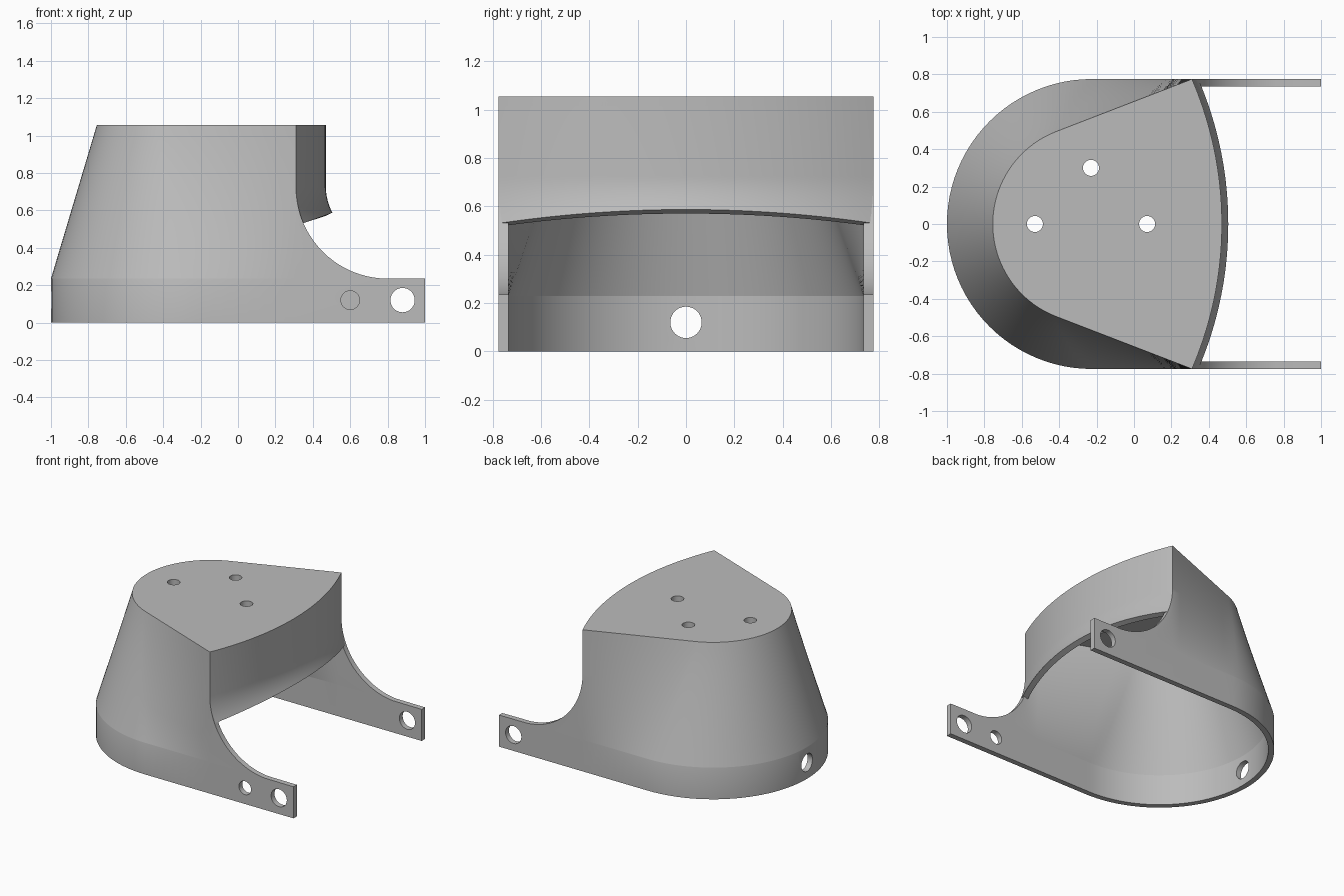
import bpy, bmesh
from math import sin, cos, pi, sqrt, radians

if "Cube" in bpy.data.objects:
    bpy.data.objects.remove(bpy.data.objects["Cube"])

WALL = 0.04
HALF = 0.775                # half width and base radius
CX = -0.225                 # centre of the rounded back
TOP_R = 0.53
CORNER = 0.31               # x of the front corners
BAND, TOP = 0.235, 1.055    # top of the straight band, top of the housing
CUT_X, CUT_R = 0.8, 0.49    # quarter-round cutout above each arm
CUT_Z = BAND + CUT_R
BOW = 0.16                  # bulge of the front wall
ARC = 48

grey = bpy.data.materials.new("plain_grey")
grey.use_nodes = True
grey.diffuse_color = (0.5, 0.5, 0.5, 1)
grey.node_tree.nodes["Principled BSDF"].inputs["Base Color"].default_value = (0.5, 0.5, 0.5, 1)


def make_object(name, bm):
    mesh = bpy.data.meshes.new(name)
    bm.to_mesh(mesh)
    bm.free()
    mesh.materials.append(grey)
    obj = bpy.data.objects.new(name, mesh)
    bpy.context.collection.objects.link(obj)
    return obj


def sheet(name, rows):
    """Skin a grid of points; coincident points are welded."""
    bm = bmesh.new()
    grid = [[bm.verts.new(p) for p in row] for row in rows]
    for low, high in zip(grid, grid[1:]):
        for i in range(len(low) - 1):
            bm.faces.new((low[i], low[i + 1], high[i + 1], high[i]))
    bmesh.ops.remove_doubles(bm, verts=bm.verts, dist=0.00005)
    return make_object(name, bm)


def cutter(x, y, z, radius, length, rotation):
    bpy.ops.mesh.primitive_cylinder_add(vertices=40, radius=radius, depth=length,
                                        location=(x, y, z), rotation=rotation)
    obj = bpy.context.object
    obj.name = "hole_cutter"
    obj.hide_render = True
    return obj


def finish(obj, cutters=()):
    """Thicken inwards, drill the holes, bake and shade."""
    solid = obj.modifiers.new("thickness", 'SOLIDIFY')
    solid.thickness = WALL
    solid.offset = -1
    solid.use_even_offset = True
    for c in cutters:
        cut = obj.modifiers.new("hole", 'BOOLEAN')
        cut.operation = 'DIFFERENCE'
        cut.solver = 'EXACT'
        cut.object = c
    deps = bpy.context.evaluated_depsgraph_get()
    mesh = bpy.data.meshes.new_from_object(obj.evaluated_get(deps))
    obj.modifiers.clear()
    obj.data = mesh
    mesh.materials.clear()
    mesh.materials.append(grey)
    for c in cutters:
        bpy.data.objects.remove(c)
    bpy.ops.object.select_all(action='DESELECT')
    obj.select_set(True)
    bpy.context.view_layer.objects.active = obj
    bpy.ops.object.shade_smooth_by_angle(angle=radians(30))


def lerp(a, b, t):
    return a + (b - a) * t


def cut_edge(z):
    """Front edge of the side wall at a height."""
    if z >= CUT_Z:
        return CORNER
    return CUT_X - sqrt(max(0, CUT_R ** 2 - (CUT_Z - z) ** 2))


TOP_ANGLE = radians(111.2)  # where the top arc meets its tangent lines


def back_arc(t):
    """Rounded back, from +y to -y, blended from base (0) to top (1)."""
    points = []
    for i in range(ARC + 1):
        s = i / ARC
        a = lerp(pi / 2, 3 * pi / 2, s)
        b = lerp(TOP_ANGLE, 2 * pi - TOP_ANGLE, s)
        points.append((CX + lerp(HALF * cos(a), TOP_R * cos(b), t),
                       lerp(HALF * sin(a), TOP_R * sin(b), t)))
    return points


def wall_row(z):
    t = max(0, (z - BAND) / (TOP - BAND))
    arc = back_arc(t)
    x0, y0 = arc[0]
    edge = cut_edge(max(z, BAND))
    tip = 1.0 if z <= BAND else edge
    side = [(tip, HALF), (edge, HALF)]
    side += [(lerp(CORNER, x0, k / 8), lerp(HALF, y0, k / 8)) for k in range(8)]
    mirrored = [(x, -y) for x, y in reversed(side)]
    return [(x, y, z) for x, y in side + arc + mirrored]


# Tapered side wall with the two arms
heights = [0, BAND]
heights += [CUT_Z - CUT_R * cos(i / 20 * pi / 2) for i in range(1, 21)]
heights += [lerp(CUT_Z, TOP, i / 6) for i in range(1, 7)]
side_wall = sheet("side_wall_and_arms", [wall_row(z) for z in heights])
along_y, along_x = (pi / 2, 0, 0), (0, pi / 2, 0)
finish(side_wall, [
    cutter(0.88, 0, 0.12, 0.065, 2, along_y),
    cutter(0.6, -HALF, 0.12, 0.05, 0.3, along_y),
    cutter(-1, 0, 0.12, 0.065, 0.3, along_x),
])

# Bowed front wall with a flared, arched lower edge
BOW_R = (HALF ** 2 + BOW ** 2) / (2 * BOW)
bow_ys = [lerp(-HALF, HALF, i / 40) for i in range(41)]


def bow_x(y):
    return CORNER + BOW - BOW_R + sqrt(BOW_R ** 2 - y ** 2)


def front_row(k):
    row = []
    for y in bow_ys:
        low = 0.53 + 0.057 * (1 - (y / HALF) ** 2)
        z = lerp(low, CUT_Z, k / 8)
        row.append((bow_x(y) + 0.034 * (1 - k / 8) ** 2, y, z))
    return row


rows = [front_row(k) for k in range(9)]
rows.append([(bow_x(y), y, TOP) for y in bow_ys])
finish(sheet("front_wall", rows))

# Flat top plate with three screw holes
bm = bmesh.new()
outline = back_arc(1) + [(bow_x(y), y) for y in bow_ys]
bm.faces.new([bm.verts.new((x, y, TOP)) for x, y in outline])
top_plate = make_object("top_plate", bm)
finish(top_plate, [cutter(x, y, TOP, 0.043, 0.3, (0, 0, 0))
                   for x, y in ((-0.53, 0), (0.07, 0), (-0.23, 0.3))])
